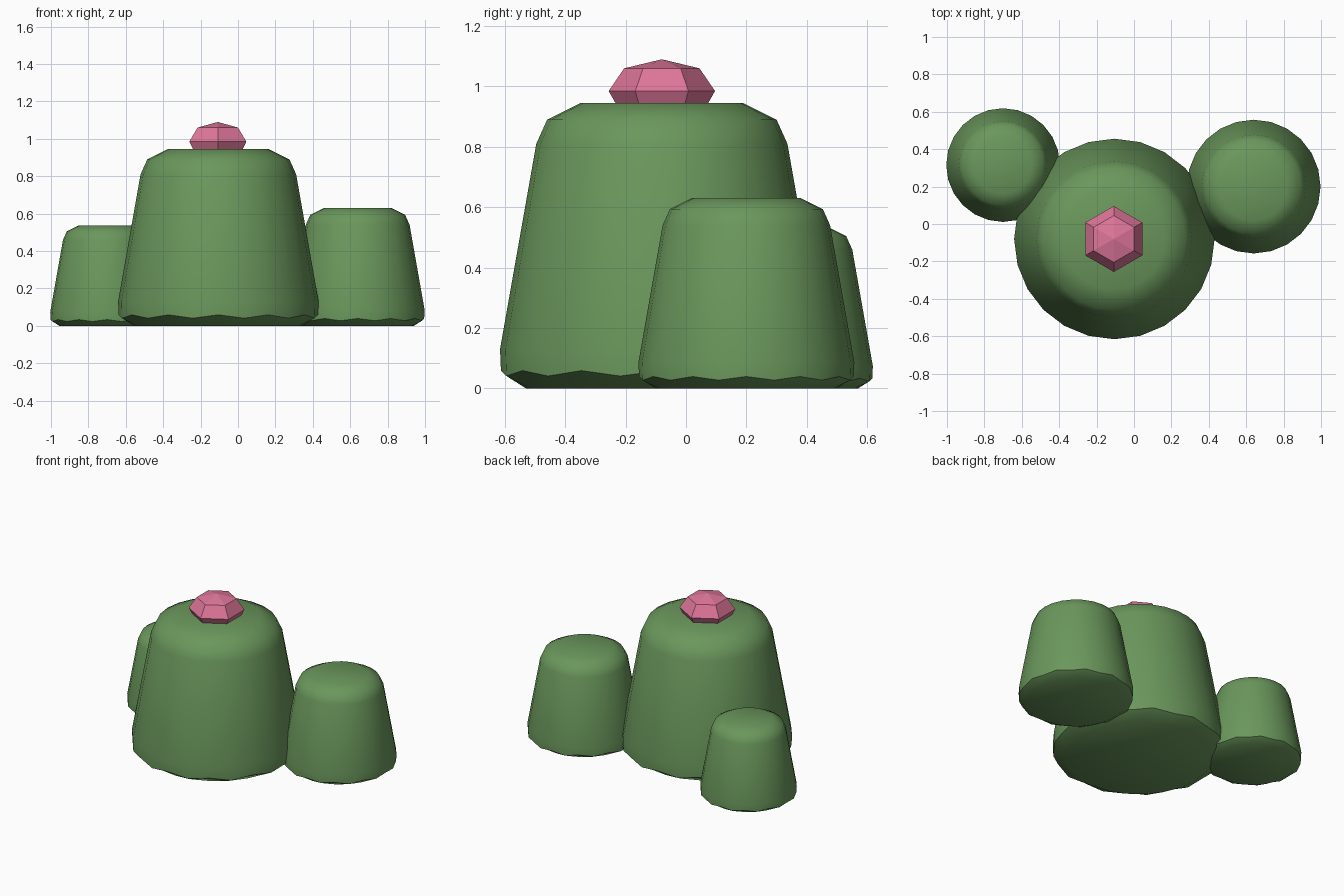
import bpy, bmesh, math

cube = bpy.data.objects.get("Cube")
if cube:
    bpy.data.objects.remove(cube, do_unlink=True)


def make_material(name, color):
    mat = bpy.data.materials.new(name)
    mat.use_nodes = True
    mat.diffuse_color = color
    mat.node_tree.nodes["Principled BSDF"].inputs["Base Color"].default_value = color
    return mat


green = make_material("leaf_green", (0.145, 0.31, 0.107, 1))
pink = make_material("flower_pink", (0.73, 0.18, 0.32, 1))


def lathe(name, profile, sides, location, scale, mat, start=0.0, wavy_ring=None):
    """Revolve (radius, height) points; end rings are capped."""
    bm = bmesh.new()
    rings = []
    for level, (radius, height) in enumerate(profile):
        ring = []
        for i in range(sides):
            a = start + math.tau * i / sides
            wave = 0.009 * math.cos(math.pi * i) if level == wavy_ring else 0
            ring.append(bm.verts.new((radius * math.cos(a), radius * math.sin(a), height + wave)))
        rings.append(ring)
    for low, high in zip(rings, rings[1:]):
        for i in range(sides):
            j = (i + 1) % sides
            bm.faces.new((low[i], low[j], high[j], high[i]))
    bm.faces.new(rings[0][::-1])
    bm.faces.new(rings[-1])
    bmesh.ops.remove_doubles(bm, verts=bm.verts, dist=0.0001)
    bmesh.ops.recalc_face_normals(bm, faces=bm.faces)
    mesh = bpy.data.meshes.new(name)
    bm.to_mesh(mesh)
    bm.free()
    mesh.materials.append(mat)
    obj = bpy.data.objects.new(name, mesh)
    obj.location = location
    obj.scale = (scale,) * 3
    bpy.context.collection.objects.link(obj)
    return obj


# Rounded, tapering plant bodies sharing one profile
body = [(0.45, 0), (0.533, 0.05), (0.536, 0.13), (0.416, 0.81),
        (0.38, 0.89), (0.27, 0.945)]
for name, x, y, size in (("main_body", -0.105, -0.08, 1),
                         ("left_body", 0.64, 0.20, 0.667),
                         ("right_body", -0.70, 0.315, 0.567)):
    obj = lathe(name, body, 24, (x, y, 0), size, green, wavy_ring=1)
    bpy.ops.object.select_all(action="DESELECT")
    obj.select_set(True)
    bpy.context.view_layer.objects.active = obj
    bpy.ops.object.shade_smooth_by_angle(angle=math.radians(42))

# Faceted six-sided flower on top of the main body
flower = [(0.148, -0.01), (0.176, 0.04), (0.125, 0.115), (0.00001, 0.145)]
lathe("flower", flower, 6, (-0.108, -0.08, 0.945), 1, pink, start=math.pi / 2)
